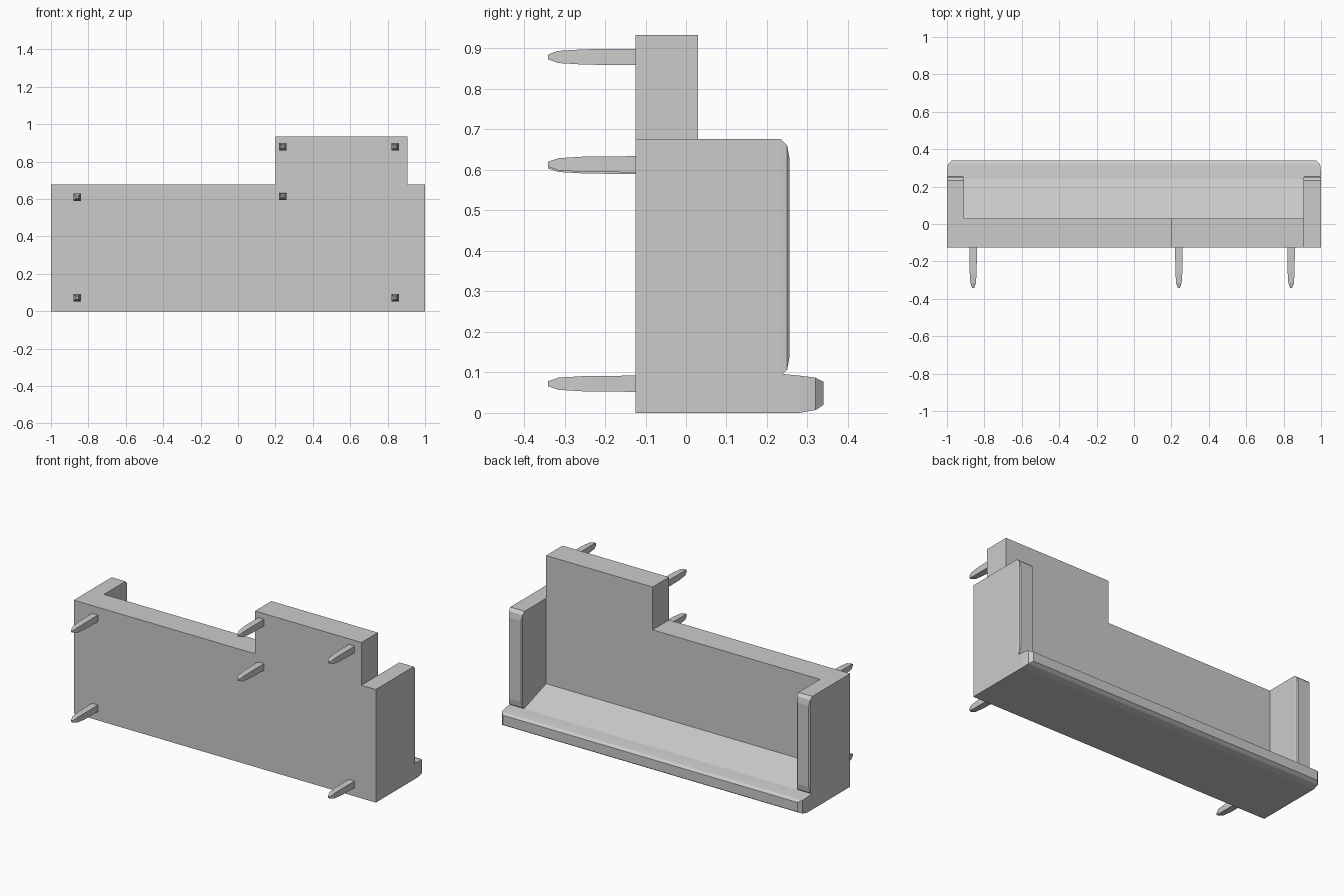
import bpy, bmesh

if "Cube" in bpy.data.objects:
    bpy.data.objects.remove(bpy.data.objects["Cube"])


def loft(name, sections):
    """Solid skinned through a list of equal-length point loops."""
    bm = bmesh.new()
    loops = [[bm.verts.new(p) for p in s] for s in sections]
    n = len(loops[0])
    for a, b in zip(loops, loops[1:]):
        for i in range(n):
            j = (i + 1) % n
            bm.faces.new((a[i], a[j], b[j], b[i]))
    bm.faces.new(loops[0])
    bm.faces.new(loops[-1])
    bmesh.ops.recalc_face_normals(bm, faces=bm.faces)
    mesh = bpy.data.meshes.new(name)
    bm.to_mesh(mesh)
    bm.free()
    ob = bpy.data.objects.new(name, mesh)
    bpy.context.collection.objects.link(ob)
    return ob


def rect(x0, x1, z0, z1, y):
    return [(x0, y, z0), (x1, y, z0), (x1, y, z1), (x0, y, z1)]


# Back panel with raised block
outline = [(-1, 0), (1, 0), (1, .677), (.905, .677), (.905, .933),
           (.2, .933), (.2, .677), (-1, .677)]
body = loft("back_panel_shelf", [[(x, y, z) for x, z in outline] for y in (-.125, .03)])

# Sloped floor with rounded lip: y, half width, bottom, top
floor = loft("floor", [rect(-w, w, b, t, y) for y, w, b, t in (
    (0, 1, 0, .176), (.24, 1, 0, .096), (.28, 1, 0, .092),
    (.32, .995, .007, .087), (.34, .975, .02, .077))])

# End walls with softened free edge: y, x inset, z inset
parts = [floor]
for side, x0, x1 in (("left", -1, -.908), ("right", .905, 1)):
    parts.append(loft(side + "_wall", [
        rect(x0 + i, x1 - i, .09 + k, .677 - k, y) for y, i, k in (
            (-.125, 0, 0), (.233, 0, 0), (.25, .002, .017), (.256, .008, .05))]))

# Fuse floor and walls into the panel
for part in parts:
    mod = body.modifiers.new("fuse", 'BOOLEAN')
    mod.operation = 'UNION'
    mod.solver = 'EXACT'
    mod.object = part
    bpy.context.view_layer.objects.active = body
    bpy.ops.object.modifier_apply(modifier=mod.name)
    bpy.data.objects.remove(part)

# Tapered square pegs
for x, z in ((-.86, .61), (.24, .614), (-.86, .072),
             (.84, .072), (.24, .879), (.84, .879)):
    loft("peg", [rect(x - h, x + h, z - h, z + h, y) for y, h in (
        (-.125, .02), (-.25, .019), (-.315, .015), (-.341, .006))])
